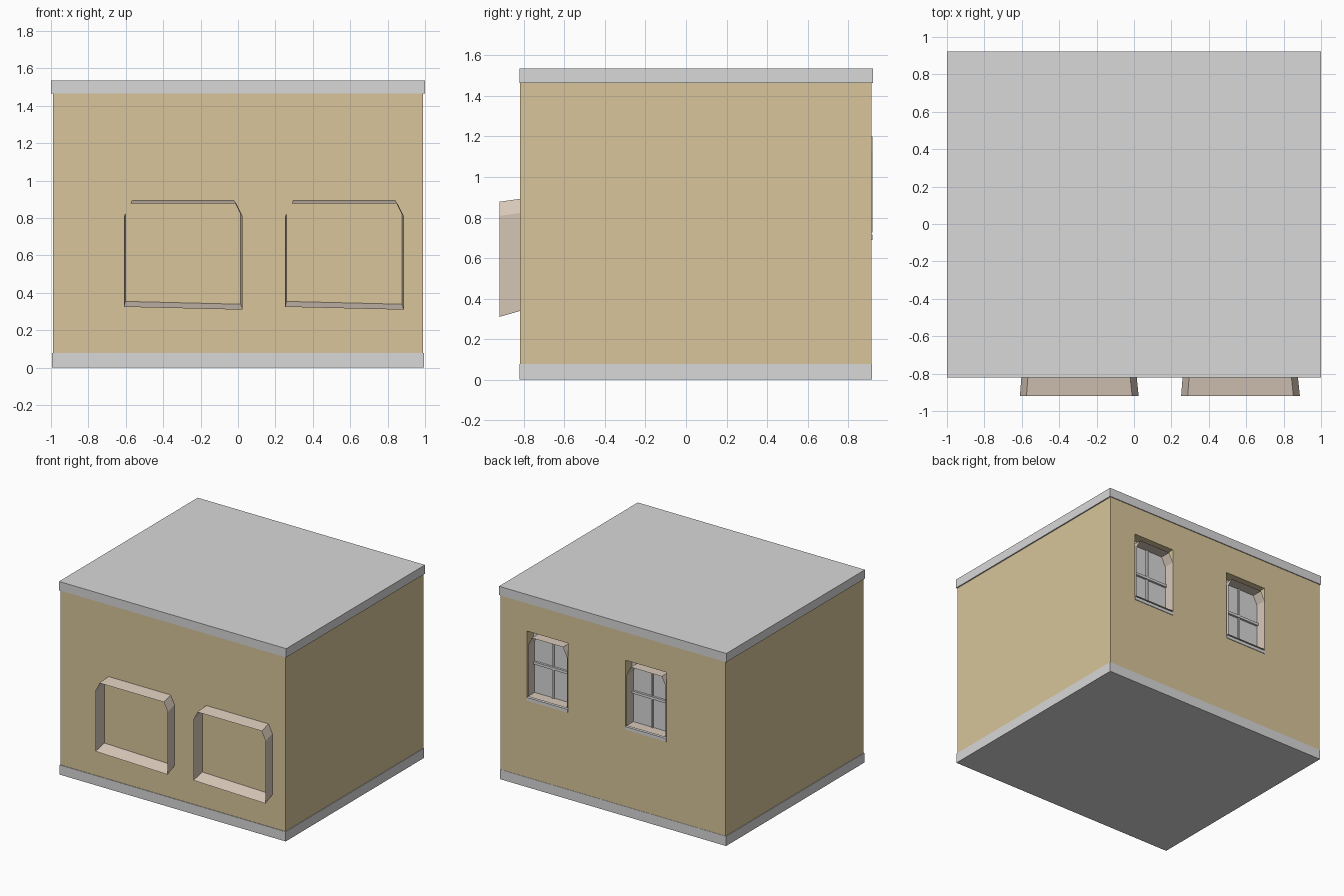
import bpy
import bmesh

cube = bpy.data.objects.get("Cube")
if cube:
    bpy.data.objects.remove(cube, do_unlink=True)


def make_material(name, rgb):
    m = bpy.data.materials.new(name)
    m.use_nodes = True
    m.diffuse_color = (*rgb, 1)
    m.node_tree.nodes["Principled BSDF"].inputs["Base Color"].default_value = (*rgb, 1)
    return m


GREY = make_material("light_grey", (0.69, 0.69, 0.69))
TAN = make_material("tan_plaster", (0.69, 0.56, 0.325))
PINK = make_material("pinkish_beige", (0.69, 0.585, 0.49))


def finish(bm, name, mat):
    bmesh.ops.recalc_face_normals(bm, faces=bm.faces)
    me = bpy.data.meshes.new(name)
    bm.to_mesh(me)
    bm.free()
    me.materials.append(mat)
    ob = bpy.data.objects.new(name, me)
    bpy.context.collection.objects.link(ob)
    return ob


def box(name, x, y, z, mat):
    """Box from (min, max) pairs on each axis."""
    bm = bmesh.new()
    bmesh.ops.create_cube(bm, size=1)
    for v in bm.verts:
        v.co = [r[0] if c < 0 else r[1] for r, c in zip((x, y, z), v.co)]
    return finish(bm, name, mat)


def surround(name, section_a, ya, section_b, yb, mat):
    """Open thin tube joining two (x, z) outlines."""
    bm = bmesh.new()
    a = [bm.verts.new((x, ya, z)) for x, z in section_a]
    b = [bm.verts.new((x, yb, z)) for x, z in section_b]
    for i in range(len(a)):
        j = (i + 1) % len(a)
        bm.faces.new((a[i], a[j], b[j], b[i]))
    return finish(bm, name, mat)


def arch(x0, x1, z0, z1, cx, cz, tilt=0):
    """Rectangle with its two top corners cut off; tilt lowers the right of the bottom."""
    return [(x0, z0 + tilt), (x1, z0), (x1, z1 - cz), (x1 - cx, z1),
            (x0 + cx, z1), (x0, z1 - cz)]


# Slabs and walls
box("roof_slab", (-1, 1), (-0.822, 0.922), (1.465, 1.535), GREY)
box("base_slab", (-0.995, 0.995), (-0.822, 0.917), (0, 0.077), GREY)
walls = box("walls", (-0.99, 0.99), (-0.818, 0.915), (0.05, 1.48), TAN)

# Front window surrounds, flaring outwards
for name, dx in (("right", 0), ("left", 0.862)):
    outer = arch(-0.61 + dx, 0.025 + dx, 0.31, 0.878, 0.035, 0.07, 0.015)
    inner = arch(-0.602 + dx, 0.014 + dx, 0.34, 0.893, 0.035, 0.07, 0.015)
    surround("front_surround_" + name, outer, -0.92, inner, -0.815, PINK)

# Back windows set into recesses
Z0, Z1 = 0.70, 1.24
for name, x0 in (("left", 0.40), ("right", -0.47)):
    x1 = x0 + 0.36
    xm = (x0 + x1) / 2
    cutter = box("recess_cutter", (x0, x1), (0.82, 1.0), (Z0, Z1), TAN)
    cutter.hide_render = True
    mod = walls.modifiers.new("recess", "BOOLEAN")
    mod.operation = "DIFFERENCE"
    mod.solver = "EXACT"
    mod.object = cutter
    bpy.context.view_layer.objects.active = walls
    bpy.ops.object.modifier_apply(modifier=mod.name)
    bpy.data.objects.remove(cutter, do_unlink=True)

    box("window_pane_" + name, (x0, x1), (0.815, 0.833), (Z0, Z1), GREY)
    box("window_mullion_" + name, (xm - 0.008, xm + 0.008), (0.83, 0.845), (Z0, Z1), GREY)
    box("window_crossbar_" + name, (x0, x1), (0.83, 0.85), (0.955, 0.975), GREY)
    box("window_sill_" + name, (x0, x1), (0.83, 0.92), (0.69, 0.715), GREY)
    ring = arch(x0 + 0.004, x1 - 0.012, 0.725, 1.20, 0.035, 0.07)
    surround("back_surround_" + name, ring, 0.835, ring, 0.921, PINK)
